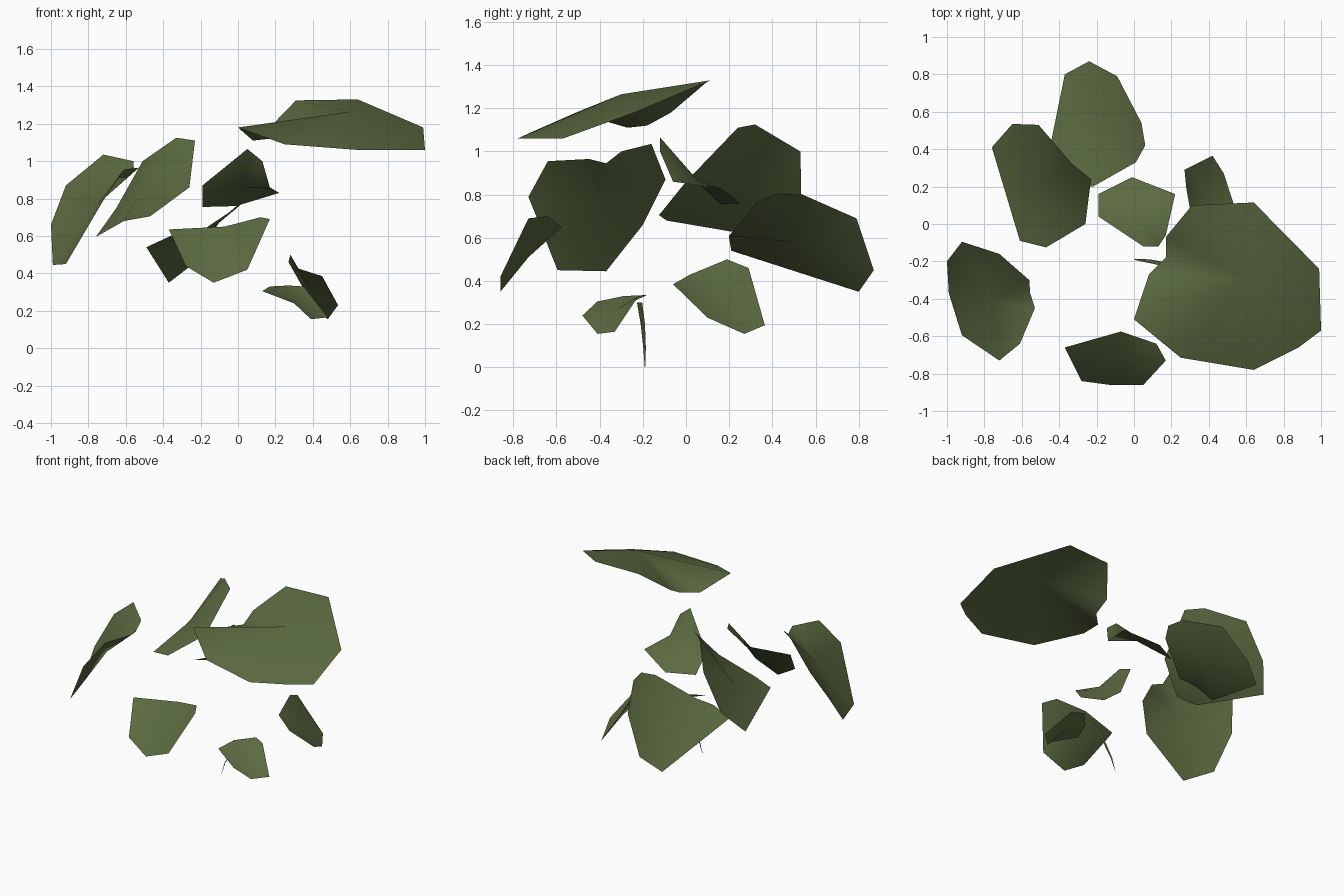
import bpy, bmesh
from mathutils import Vector

green = bpy.data.materials.new("leaf_green")
green.diffuse_color = (0.105, 0.145, 0.052, 1)


def leaf(name, centre, rim):
    """Single-sided cupped leaf: a fan of triangles from a centre to its rim, facing up."""
    bm = bmesh.new()
    c = bm.verts.new(centre)
    ring = [bm.verts.new(p) for p in rim]
    for i, v in enumerate(ring):
        bm.faces.new((c, v, ring[(i + 1) % len(ring)]))
    bm.normal_update()
    if sum((f.normal * f.calc_area() for f in bm.faces), Vector()).z < 0:
        bmesh.ops.reverse_faces(bm, faces=bm.faces[:])
    for f in bm.faces:
        f.smooth = True
    finish(name, bm)


def finish(name, bm):
    mesh = bpy.data.meshes.new(name)
    bm.to_mesh(mesh)
    bm.free()
    mesh.materials.append(green)
    bpy.context.collection.objects.link(bpy.data.objects.new(name, mesh))


# Large top leaf
leaf("top_leaf", (0.6, -0.3, 1.265), [
    (0, -.51, 1.18), (.08, -.27, 1.11), (.17, -.18, 1.12), (.17, -.07, 1.18),
    (.31, .10, 1.325), (.64, .115, 1.33), (.99, -.24, 1.18), (1, -.57, 1.06),
    (.88, -.66, 1.06), (.64, -.78, 1.06), (.25, -.715, 1.09)])

# Back leaf
leaf("back_leaf", (-.21, .5, .58), [
    (-.24, .87, .45), (-.37, .80, .35), (-.49, .21, .54), (-.36, .2, .6),
    (-.22, .20, .61), (.01, .33, .765), (.06, .42, .805), (.04, .54, .80), (-.09, .79, .69)])

# Left rear leaf
leaf("left_rear_leaf", (-.54, .22, .80), [
    (-.76, .41, .595), (-.65, .535, .75), (-.51, .53, 1.0), (-.33, .32, 1.125),
    (-.23, .24, 1.11), (-.26, 0, .86), (-.47, -.125, .705), (-.61, -.09, .68)])

# Left front leaf
leaf("left_front_leaf", (-.75, -.42, .77), [
    (-.92, -.095, .87), (-.72, -.16, 1.035), (-.56, -.30, 1.0), (-.555, -.37, .945),
    (-.53, -.45, .965), (-.61, -.64, .955), (-.72, -.73, .79), (-.92, -.595, .45),
    (-.99, -.37, .445), (-1, -.20, .66)])

# Front leaf
leaf("front_leaf", (-.08, -.73, .51), [
    (-.37, -.66, .635), (-.07, -.575, .65), (.12, -.64, .70), (.17, -.73, .69),
    (.05, -.86, .42), (-.13, -.86, .35), (-.28, -.84, .44)])

# Middle leaf
leaf("middle_leaf", (.03, .06, .86), [
    (-.19, .04, .87), (-.19, .16, .755), (-.01, .25, .76), (.22, .16, .83),
    (.17, -.06, .86), (.13, -.12, 1.0), (.05, -.12, 1.065)])

# Low right leaf
leaf("low_right_leaf", (.39, .17, .31), [
    (.27, .29, .46), (.42, .365, .195), (.48, .27, .155), (.535, .10, .23),
    (.45, -.06, .385), (.31, .02, .43), (.28, .19, .50)])

# Low front leaf, carried by the stem
leaf("low_front_leaf", (.3, -.32, .27), [
    (.13, -.41, .305), (.17, -.29, .33), (.27, -.18, .335), (.35, -.22, .33),
    (.48, -.33, .165), (.39, -.41, .155), (.30, -.48, .24)])

# Thin blade stem, tapered at the foot
bm = bmesh.new()
pairs = [[bm.verts.new((x, y + s * w, z)) for s in (-1, 1)] for x, y, z, w in
         [(0, -.19, 0, .001), (.03, -.192, .09, .006), (.09, -.20, .2, .01), (.16, -.215, .30, .012)]]
for a, b in zip(pairs, pairs[1:]):
    bm.faces.new((a[0], a[1], b[1], b[0]))
finish("stem", bm)
